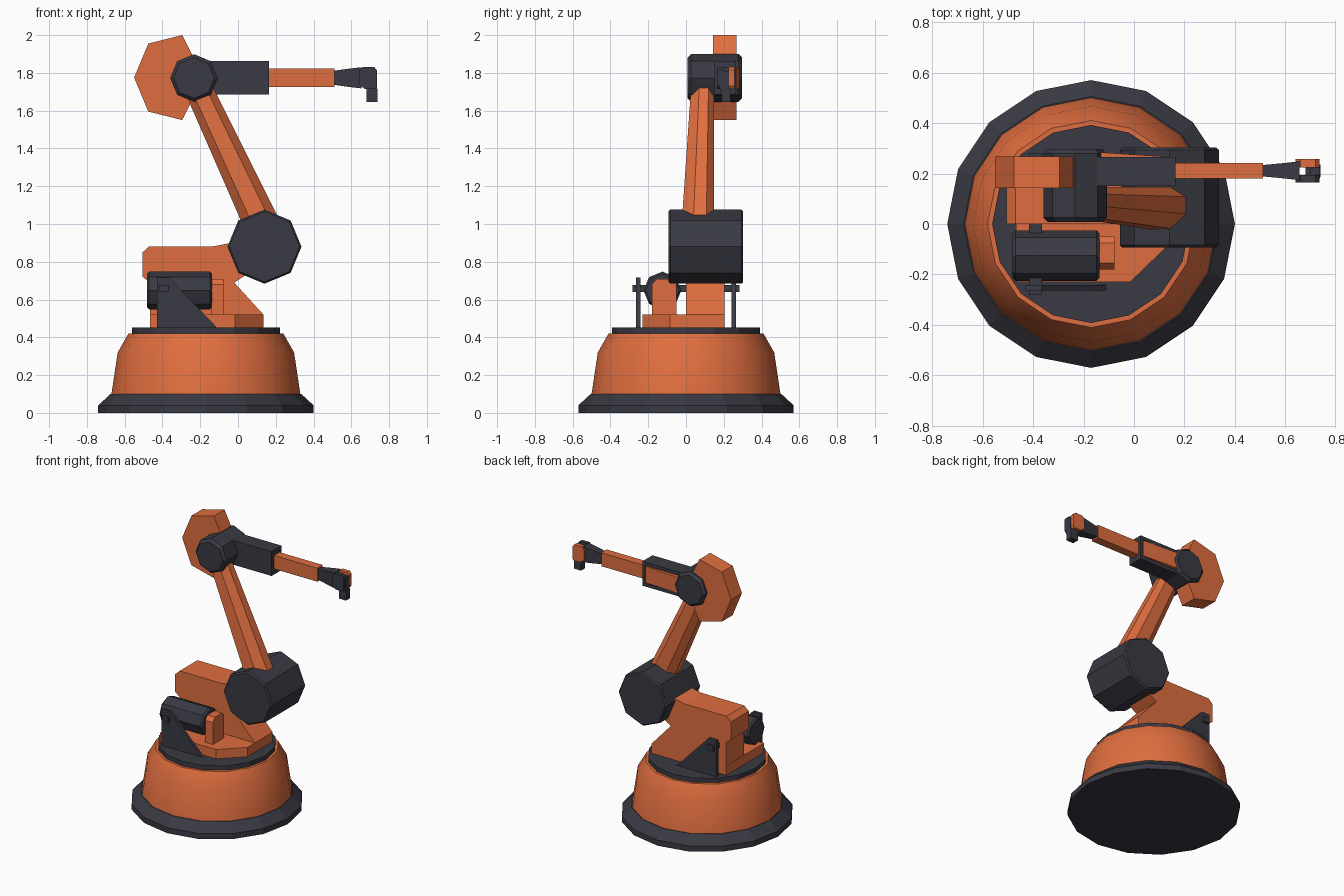
import bpy, bmesh, math

if "Cube" in bpy.data.objects:
    bpy.data.objects.remove(bpy.data.objects["Cube"])


def material(name, rgb):
    m = bpy.data.materials.new(name)
    m.diffuse_color = (*rgb, 1)
    m.use_nodes = True
    m.node_tree.nodes["Principled BSDF"].inputs["Base Color"].default_value = m.diffuse_color
    return m


ORANGE = material("orange_paint", (0.74, 0.155, 0.05))
DARK = material("dark_metal", (0.041, 0.041, 0.056))


def loft(name, rings, mat, smooth=False):
    """Skin a stack of equal-length rings and cap both ends."""
    bm = bmesh.new()
    vs = [[bm.verts.new(p) for p in r] for r in rings]
    n = len(rings[0])
    for a, b in zip(vs, vs[1:]):
        for i in range(n):
            j = (i + 1) % n
            bm.faces.new((a[i], a[j], b[j], b[i]))
    bm.faces.new(vs[0])
    bm.faces.new(vs[-1])
    bmesh.ops.recalc_face_normals(bm, faces=bm.faces)
    me = bpy.data.meshes.new(name)
    bm.to_mesh(me)
    bm.free()
    me.materials.append(mat)
    ob = bpy.data.objects.new(name, me)
    bpy.context.collection.objects.link(ob)
    if smooth:
        bpy.ops.object.select_all(action='DESELECT')
        ob.select_set(True)
        bpy.context.view_layer.objects.active = ob
        bpy.ops.object.shade_smooth_by_angle(angle=math.radians(35))
    return ob


def put(axis, u, v, w):
    """Place plane coordinates u, v at distance w along the axis."""
    return {'x': (w, u, v), 'y': (u, w, v), 'z': (u, v, w)}[axis]


def turned(name, axis, u, v, steps, sides, mat, smooth=False):
    """Faceted round part; steps are (radius, distance along axis)."""
    a = [math.tau * i / sides for i in range(sides)]
    rings = [[put(axis, u + r * math.cos(t), v + r * math.sin(t), w) for t in a]
             for r, w in steps]
    return loft(name, rings, mat, smooth)


def prism(name, axis, profile, w0, w1, mat):
    return loft(name, [[put(axis, u, v, w) for u, v in profile] for w in (w0, w1)], mat)


def rect(a0, a1, b0, b1):
    return [(a0, b0), (a1, b0), (a1, b1), (a0, b1)]


def box(name, x0, x1, y0, y1, z0, z1, mat):
    return prism(name, 'z', rect(x0, x1, y0, y1), z0, z1, mat)


def drum(name, axis, u, v, r, w0, w1, c, mat):
    """Octagonal drum with chamfered ends."""
    return turned(name, axis, u, v, [(r - c, w0), (r, w0 + c), (r, w1 - c), (r - c, w1)], 8, mat)


# Base
turned("base_flange", 'z', -.17, 0, [(.57, 0), (.57, .04), (.505, .1)], 16, DARK)
turned("base_housing", 'z', -.17, 0, [(.5, .1), (.467, .32), (.41, .42)], 16, ORANGE, True)
turned("turntable", 'z', -.17, 0, [(.392, .41), (.392, .452)], 16, DARK)

# Turret plate and upright body
prism("turret_plate", 'z', [(-.467, -.23), (-.015, -.23), (.135, -.085), (.135, .205),
                            (-.467, .205)], .45, .52, ORANGE)
prism("turret_body", 'y', [(.135, .46), (.135, .52), (-.02, .69), (.12, .78), (.14, .95),
                           (-.01, .905), (-.13, .882), (-.47, .882), (-.505, .85),
                           (-.505, .72), (-.465, .69), (-.465, .46)], .0, .205, ORANGE)

# Motor and its bracket
drum("turret_motor", 'x', -.125, .648, .1, -.482, -.137, .012, DARK)
prism("motor_bracket", 'x', [(-.18, .5), (-.05, .5), (-.05, .69), (-.075, .71), (-.155, .71),
                             (-.18, .68)], -.14, -.077, ORANGE)
box("motor_pin", -.415, -.365, -.04, 0, .64, .676, DARK)

# Side gussets with bolts
for side, label in ((-1, "front"), (1, "back")):
    prism(label + "_gusset", 'y', [(-.43, .45), (-.11, .45), (-.365, .717), (-.43, .717)],
          side * .242, side * .264, DARK)
    box(label + "_gusset_bolt", -.415, -.365, *sorted((side * .2, side * .282)),
        .64, .676, DARK)

# Shoulder and lower arm
drum("shoulder_drum", 'y', .14, .88, .196, -.093, .303, .01, DARK)


def arm_section(x0, x1, y0, y1, z):
    dx, dy = (x1 - x0) * .25, (y1 - y0) * .36
    return [(x0, y0 + dy, z), (x0 + dx, y0, z), (x1 - dx, y0, z), (x1, y0 + dy, z),
            (x1, y1 - dy * .65, z), (x1 - dx, y1, z), (x0 + dx, y1, z), (x0, y1 - dy * .65, z)]


loft("lower_arm", [arm_section(.067, .281, -.03, .147, .9),
                   arm_section(-.313, -.155, .03, .147, 1.77)], ORANGE)

# Elbow and counterweight
drum("elbow_drum", 'y', -.233, 1.773, .126, .008, .297, .018, DARK)
prism("counterweight", 'y', [(-.295, 2.0), (-.475, 1.955), (-.55, 1.775), (-.475, 1.595),
                             (-.295, 1.55), (-.235, 1.67), (-.2, 1.775), (-.235, 1.88)],
      .143, .267, ORANGE)

# Forearm channel, open at the back, with the orange beam inside
box("forearm_web", -.2, .165, .15, .185, 1.685, 1.862, DARK)
for z0, z1, label in ((1.685, 1.71, "bottom"), (1.837, 1.862, "top")):
    box("forearm_" + label + "_flange", -.2, .165, .15, .265, z0, z1, DARK)
box("forearm_end_wall", .145, .165, .15, .265, 1.685, 1.862, DARK)
loft("forearm_core", [[(x, y, z) for y, z in rect(.18, y1, 1.715, 1.832)]
                      for x, y1 in ((-.2, .288), (.14, .266))], ORANGE)
box("forearm_beam", .1, .512, .18, .242, 1.725, 1.823, ORANGE)

# Wrist and gripper
loft("wrist", [[(x, y, z) for y, z in rect(.211 - h, .211 + h, 1.774 - k, 1.774 + k)]
               for x, h, k in ((.505, .022, .037), (.6, .031, .05), (.655, .037, .056))], DARK)
fork = [(.64, 1.74), (.67, 1.716), (.725, 1.716), (.735, 1.73), (.735, 1.815), (.72, 1.832),
        (.66, 1.832), (.64, 1.81)]
prism("fork_front", 'y', fork, .165, .195, DARK)
prism("fork_back", 'y', fork, .224, .257, ORANGE)
box("tool_mount", .697, .737, .18, .228, 1.70, 1.81, DARK)
box("tool_tip", .68, .738, .187, .235, 1.645, 1.716, DARK)
